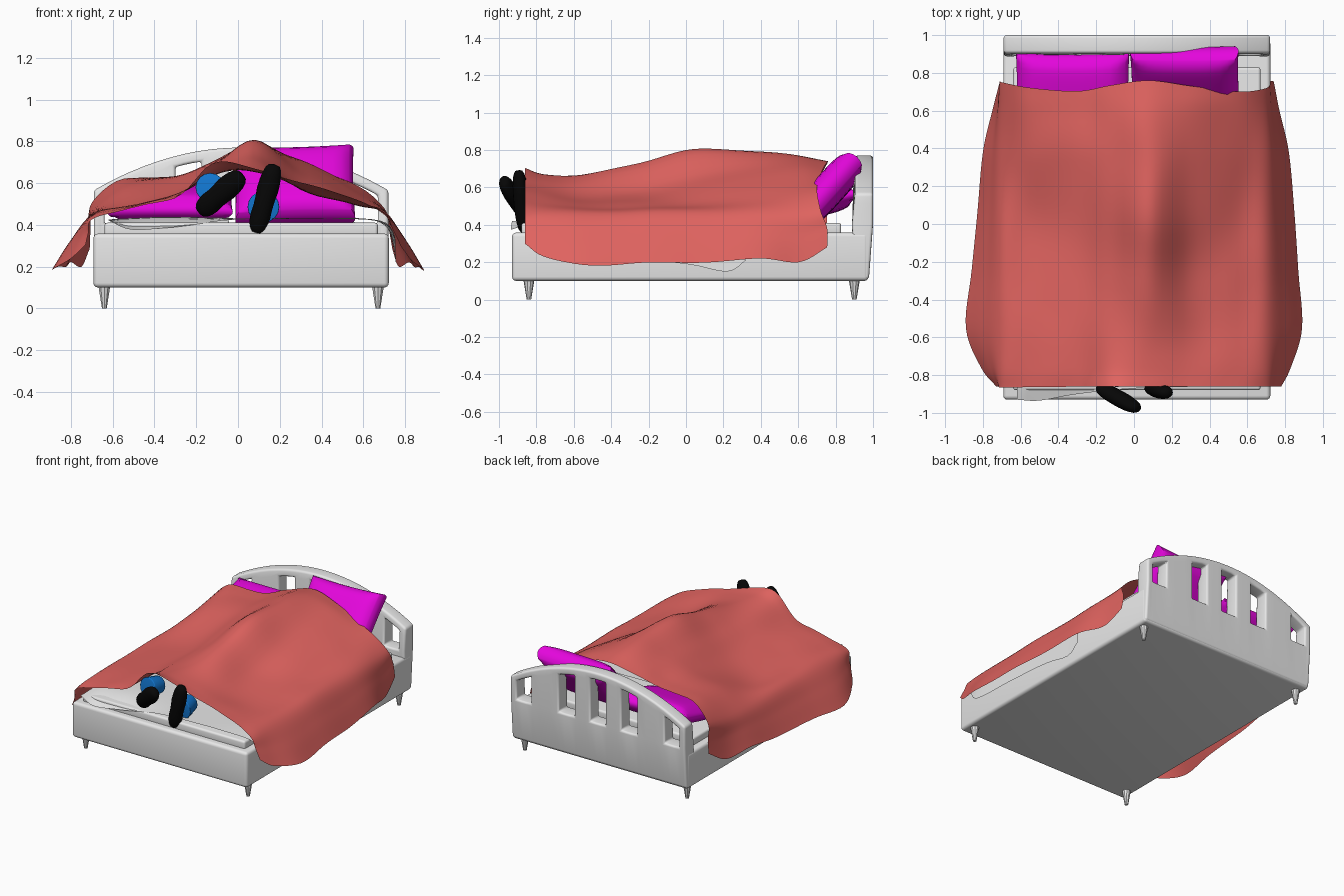
import bpy, bmesh, math
from mathutils import Vector, Matrix, noise

if "Cube" in bpy.data.objects:
    bpy.data.objects.remove(bpy.data.objects["Cube"])


def material(name, rgb):
    m = bpy.data.materials.new(name)
    m.diffuse_color = (*rgb, 1)
    m.use_nodes = True
    m.node_tree.nodes["Principled BSDF"].inputs["Base Color"].default_value = m.diffuse_color
    return m


WHITE = material("white", (0.8, 0.8, 0.8))
CORAL = material("coral", (0.74, 0.125, 0.115))
MAGENTA = material("magenta", (0.78, 0.002, 0.72))
BLUE = material("blue", (0.006, 0.18, 0.62))
BLACK = material("black", (0.002, 0.002, 0.002))


def finish(name, bm, mat, bevel=0, angle=35):
    bmesh.ops.recalc_face_normals(bm, faces=bm.faces)
    if bevel:
        sharp = [e for e in bm.edges if len(e.link_faces) == 2 and e.calc_face_angle() > math.radians(35)]
        bmesh.ops.bevel(bm, geom=sharp, offset=bevel, segments=4, profile=0.5,
                        affect="EDGES", clamp_overlap=True)
    me = bpy.data.meshes.new(name)
    bm.to_mesh(me)
    bm.free()
    ob = bpy.data.objects.new(name, me)
    bpy.context.collection.objects.link(ob)
    me.materials.append(mat)
    bpy.ops.object.select_all(action="DESELECT")
    ob.select_set(True)
    bpy.context.view_layer.objects.active = ob
    bpy.ops.object.shade_smooth_by_angle(angle=math.radians(angle))
    return ob


def box(name, lo, hi, mat, bevel):
    lo, hi = Vector(lo), Vector(hi)
    bm = bmesh.new()
    bmesh.ops.create_cube(bm, size=1)
    bmesh.ops.scale(bm, vec=hi - lo, verts=bm.verts)
    bmesh.ops.translate(bm, vec=(lo + hi) / 2, verts=bm.verts)
    return finish(name, bm, mat, bevel)


def smooth(points, steps):
    """Resample points along a curve that passes through all of them."""
    points = [Vector(p) for p in points]
    pts = [2 * points[0] - points[1]] + points + [2 * points[-1] - points[-2]]
    out = []
    for i in range(1, len(pts) - 2):
        a, b, c, d = pts[i - 1:i + 3]
        for k in range(steps):
            t = k / steps
            out.append(0.5 * (2 * b + (c - a) * t + (2 * a - 5 * b + 4 * c - d) * t * t
                              + (3 * b - a - 3 * c + d) * t ** 3))
    return out + [points[-1]]


def cloth(name, rows, steps, mat, ripple):
    """Skin a grid of control rows, with soft wrinkles."""
    rows = [smooth(r, steps) for r in rows]
    cols = [smooth(c, steps) for c in zip(*rows)]
    bm = bmesh.new()
    vs = [[bm.verts.new(p + Vector((0, 0, ripple * noise.noise(Vector((p.x * 5, p.y * 3, 0))))))
           for p in c] for c in cols]
    for a, b in zip(vs, vs[1:]):
        for i in range(len(a) - 1):
            bm.faces.new((a[i], b[i], b[i + 1], a[i + 1]))
    return finish(name, bm, mat, angle=60)


# Bed base and mattress
CX = 0.015
box("bed_base", (-0.692, -0.93, 0.1), (0.722, 0.975, 0.358), WHITE, 0.022)
box("mattress", (-0.64, -0.88, 0.34), (0.67, 0.83, 0.41), WHITE, 0.015)

# Tapered legs
for side in (-1, 1):
    for end, y in (("front", -0.84), ("back", 0.9)):
        bm = bmesh.new()
        bmesh.ops.create_cone(bm, cap_ends=True, segments=10, radius1=0.012, radius2=0.032, depth=0.12,
                              matrix=Matrix.Translation((CX + side * 0.655, y, 0.06)))
        finish(f"{end}_leg_{'right' if side > 0 else 'left'}", bm, WHITE)

# Arched headboard with five openings
half = [0.06, 0.19, 0.315, 0.54, 0.655, 0.705]
edges = [-h for h in half[::-1]] + half
xs, holes = [], []
for i, (a, b) in enumerate(zip(edges, edges[1:])):
    for k in range(3):
        xs.append(a + (b - a) * k / 3)
        holes.append(i % 2 == 1)
xs.append(edges[-1])
bm = bmesh.new()
grid = []
for x in xs:
    top = 0.77 - 0.205 * (x / 0.705) ** 2
    grid.append([bm.verts.new((x + CX, y, z)) for y, z in
                 ((0.9, 0.11), (0.888, 0.405), (0.898, top - 0.052), (0.905, top))])
for i, hole in enumerate(holes):
    a, b = grid[i], grid[i + 1]
    for j in range(3):
        if not (hole and j == 1):
            bm.faces.new((a[j], b[j], b[j + 1], a[j + 1]))
back = bmesh.ops.extrude_face_region(bm, geom=bm.faces[:])["geom"]
for v in back:
    if isinstance(v, bmesh.types.BMVert):
        v.co.y = 0.978 + 0.022 * min(1, (v.co.z - 0.11) / 0.3)
finish("headboard", bm, WHITE, 0.015)


# Pillows: cushions that thin out towards rounded edges
def pillow(name, loc, size, tilt, roll, rim):
    bm = bmesh.new()
    bmesh.ops.create_cube(bm, size=2)
    bmesh.ops.subdivide_edges(bm, edges=bm.edges[:], cuts=13, use_grid_fill=True)
    for v in bm.verts:
        u, w, h = v.co
        thick = rim + (1 - rim) * ((1 - u ** 4) * (1 - w ** 4)) ** 0.5
        edge = 1 - 0.07 * h * h
        v.co = Vector((u * (1 - 0.02 * (1 - w * w)) * edge * size[0],
                       w * (1 - 0.04 * (1 - u * u)) * edge * size[1], h * thick * size[2])) / 2
    m = (Matrix.Translation(loc) @ Matrix.Rotation(math.radians(roll), 4, "Y")
         @ Matrix.Rotation(math.radians(tilt), 4, "X"))
    bm.transform(m)
    finish(name, bm, MAGENTA, angle=75)


pillow("pillow_left", (-0.325, 0.69, 0.515), (0.6, 0.44, 0.15), 14, 0, 0.4)
pillow("pillow_right", (0.27, 0.765, 0.59), (0.575, 0.445, 0.175), 48, -1.5, 0.58)

# Loose sheet over the mattress, hanging off the right side
sheet = [[(-0.62, -0.93, 0.42), (-0.5, -0.935, 0.375), (-0.3, -0.9, 0.39), (0, -0.87, 0.425),
          (0.35, -0.86, 0.43), (0.62, -0.85, 0.425), (0.7, -0.83, 0.4), (0.735, -0.81, 0.36)]]
for y, hang in ((-0.72, 0.24), (-0.4, 0.22), (0, 0.19), (0.22, 0.15), (0.32, 0.21)):
    sheet.append([(-0.62, y, 0.425), (-0.5, y, 0.43), (-0.3, y, 0.435), (0, y, 0.43), (0.35, y, 0.43),
                  (0.64, y, 0.425), (0.74, y, 0.37), (0.755, y, hang)])
cloth("sheet", sheet, 4, WHITE, 0.004)

# Blanket: heights across the bed at each station, then hanging edges
across = (-0.7, -0.55, -0.3, -0.12, 0.08, 0.3, 0.55, 0.7)
stations = (  # y, left edge x, right edge x, edge height, heights
    (-0.86, -0.73, 0.78, 0.30, (.42, .47, .53, .69, .67, .60, .53, .45)),
    (-0.76, -0.81, 0.83, 0.23, (.44, .48, .54, .65, .66, .59, .52, .46)),
    (-0.55, -0.89, 0.89, 0.185, (.45, .49, .55, .63, .67, .57, .50, .46)),
    (-0.25, -0.86, 0.87, 0.20, (.45, .48, .54, .64, .73, .58, .50, .46)),
    (0.05, -0.83, 0.85, 0.20, (.45, .49, .56, .68, .80, .65, .52, .46)),
    (0.38, -0.80, 0.82, 0.22, (.46, .57, .63, .70, .785, .70, .56, .47)),
    (0.60, -0.75, 0.77, 0.20, (.48, .61, .63, .70, .77, .71, .59, .47)),
    (0.73, -0.71, 0.74, 0.28, (.50, .62, .63, .69, .74, .69, .60, .48)),
)
rows = []
for n, (y, xl, xr, ze, zs) in enumerate(stations):
    last = n == len(stations) - 1
    wave = lambda x: y + (0.03 * math.cos(7 * (x - 0.08)) if last else -0.012 * x * x * (x < 0) * (n == 0))
    row = [(x, wave(x), z) for x, z in zip(across, zs)]
    ye = y + 0.025 * last
    left = [(xl, ye, ze), (xl * 0.55 - 0.7 * 0.45, ye, ze * 0.45 + zs[0] * 0.55 - 0.01)]
    right = [(xr * 0.55 + 0.7 * 0.45, ye, ze * 0.45 + zs[-1] * 0.55 - 0.01), (xr, ye, ze)]
    rows.append(left + row + right)
cloth("blanket", rows, 6, CORAL, 0.012)


# Sleeper's feet: shoes and trouser cuffs
def shoe(name, heel, toe, width, depth):
    heel, toe = Vector(heel), Vector(toe)
    z = (toe - heel).normalized()
    x = Vector((0, 1, 0)).cross(z).normalized()
    y = z.cross(x)
    bm = bmesh.new()
    bmesh.ops.create_uvsphere(bm, u_segments=16, v_segments=12, radius=1)
    length = (toe - heel).length / 2
    for v in bm.verts:
        p = v.co.copy()
        waist = 1 - 0.15 * math.exp(-((p.z + 0.15) / 0.3) ** 2)
        full = max(1e-6, 1 - p.z ** 2) ** -0.25
        v.co = ((heel + toe) / 2 + x * p.x * full * width * waist
                + y * p.y * full * depth + z * p.z * length)
    finish(name, bm, BLACK, angle=60)


def trouser(name, start, end, r1, r2):
    start, end = Vector(start), Vector(end)
    d = end - start
    bm = bmesh.new()
    bmesh.ops.create_cone(bm, cap_ends=True, segments=16, radius1=r1, radius2=r2, depth=d.length,
                          matrix=Matrix.Translation((start + end) / 2)
                          @ d.to_track_quat("Z", "Y").to_matrix().to_4x4())
    finish(name, bm, BLUE, 0.006)


shoe("shoe_left", (-0.185, -0.865, 0.46), (0.02, -0.98, 0.64), 0.06, 0.042)
shoe("shoe_right", (0.085, -0.865, 0.36), (0.175, -0.895, 0.69), 0.054, 0.042)
trouser("trouser_left", (-0.135, -0.85, 0.58), (-0.12, -0.74, 0.565), 0.07, 0.06)
trouser("trouser_right", (0.122, -0.835, 0.485), (0.118, -0.72, 0.49), 0.077, 0.06)
